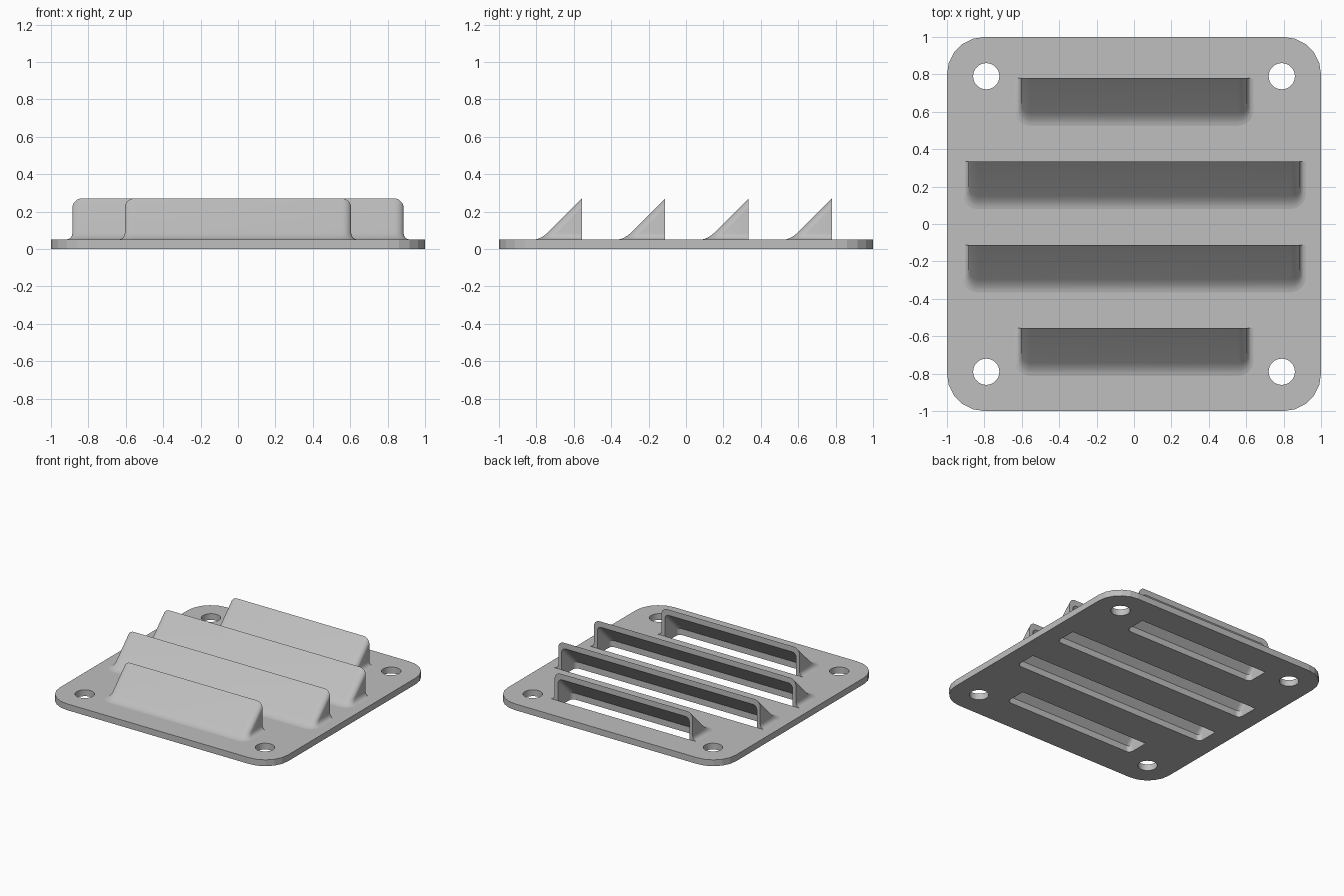
import bpy
import bmesh
from math import sin, cos, pi, sqrt

cube = bpy.data.objects.get("Cube")
if cube:
    bpy.data.objects.remove(cube)

PLATE = 0.05       # plate thickness
TOP = 0.27         # height of the hood lip
FILLET = 0.035     # size of the flare at the foot of a hood
LEVELS = [PLATE + FILLET * f for f in (0, 0.08, 0.25, 0.55, 1)]

steel = bpy.data.materials.new("grey steel")
steel.use_nodes = True
steel.diffuse_color = (0.52, 0.52, 0.52, 1)
steel.node_tree.nodes["Principled BSDF"].inputs["Base Color"].default_value = (0.52, 0.52, 0.52, 1)


def make_object(name, bm):
    bmesh.ops.remove_doubles(bm, verts=bm.verts, dist=0.0001)
    bmesh.ops.recalc_face_normals(bm, faces=bm.faces)
    mesh = bpy.data.meshes.new(name)
    bm.to_mesh(mesh)
    bm.free()
    mesh.materials.append(steel)
    obj = bpy.data.objects.new(name, mesh)
    bpy.context.collection.objects.link(obj)
    return obj


def prism(name, outline, low, high):
    """Solid with a flat outline between two heights."""
    bm = bmesh.new()
    face = bm.faces.new([bm.verts.new((x, y, low)) for x, y in outline])
    ext = bmesh.ops.extrude_face_region(bm, geom=[face])
    for v in ext["geom"]:
        if isinstance(v, bmesh.types.BMVert):
            v.co.z = high
    return make_object(name, bm)


def arc(cx, cy, r, start, steps, sweep=pi / 2):
    return [(cx + r * cos(start + sweep * i / steps),
             cy + r * sin(start + sweep * i / steps)) for i in range(steps + 1)]


def hood_profile(half, top, r):
    """Arch seen from behind: (x, height, sideways and forward direction)."""
    right = [(half, z, 1, 0) for z in LEVELS]
    for i in range(8):
        a = pi / 2 * i / 7
        right.append((half - r + r * cos(a), top - r + r * sin(a), cos(a), -sin(a)))
    return right + [(-x, h, -nx, ny) for x, h, nx, ny in reversed(right)]


def flare(z):
    u = min(1, (z - PLATE) / FILLET)
    return FILLET * (1 - sqrt(1 - (1 - u) ** 2))


def sheet(bm, profile, back, flared):
    """Sweep the arch forward and down at 45 degrees to the plate."""
    grid = []
    for x, h, nx, ny in profile:
        column = []
        for z in [min(h, level) for level in LEVELS] + [h]:
            f = flare(z) if flared else 0
            column.append(bm.verts.new((x + nx * f, back - (h - z) + ny * f, z)))
        grid.append(column)
    for a, b in zip(grid, grid[1:]):
        for k in range(len(a) - 1):
            bm.faces.new((a[k], a[k + 1], b[k + 1], b[k]))
    return grid


def make_hood(name, half, back):
    bm = bmesh.new()
    inner_profile = hood_profile(half - 0.03, TOP - 0.045, 0.035)
    outer = sheet(bm, hood_profile(half, TOP, 0.05), back, True)
    inner = sheet(bm, inner_profile, back, False)
    # lip at the open back, foot on the plate
    for k in (0, -1):
        for i in range(len(outer) - 1):
            bm.faces.new((outer[i][k], outer[i + 1][k], inner[i + 1][k], inner[i][k]))
    hood = make_object(name, bm)
    bpy.ops.object.select_all(action="DESELECT")
    hood.select_set(True)
    bpy.context.view_layer.objects.active = hood
    bpy.ops.object.shade_smooth_by_angle(angle=pi / 5)
    # slot outline below the hood
    outline = []
    for x, h, nx, ny in inner_profile:
        if h > LEVELS[-1] or h == PLATE:
            outline.append((x, back - (h - PLATE)))
    return prism(name + "_slot_cutter", outline, -0.1, 0.15)


# Base plate with rounded corners
corner = 0.2
outline = []
for i, (sx, sy) in enumerate([(1, 1), (-1, 1), (-1, -1), (1, -1)]):
    outline += arc(sx * (1 - corner), sy * (1 - corner), corner, i * pi / 2, 5)
plate = prism("base_plate", outline, 0, PLATE)

# Louver hoods and their slots
cutters = []
for name, half, back in [("front_hood", 0.605, -0.557), ("front_middle_hood", 0.885, -0.111),
                         ("back_middle_hood", 0.885, 0.335), ("back_hood", 0.605, 0.78)]:
    cutters.append(make_hood(name, half, back))

# Screw holes
for sx in (-1, 1):
    for sy in (-1, 1):
        circle = arc(sx * 0.79, sy * 0.79, 0.07, 0, 32, 2 * pi)[:-1]
        cutters.append(prism("screw_hole_cutter", circle, -0.1, 0.15))

# Cut all openings, then drop the cutters
bpy.context.view_layer.objects.active = plate
for cutter in cutters:
    mod = plate.modifiers.new("opening", "BOOLEAN")
    mod.operation = "DIFFERENCE"
    mod.solver = "EXACT"
    mod.object = cutter
    bpy.ops.object.modifier_apply(modifier=mod.name)
    bpy.data.objects.remove(cutter)
